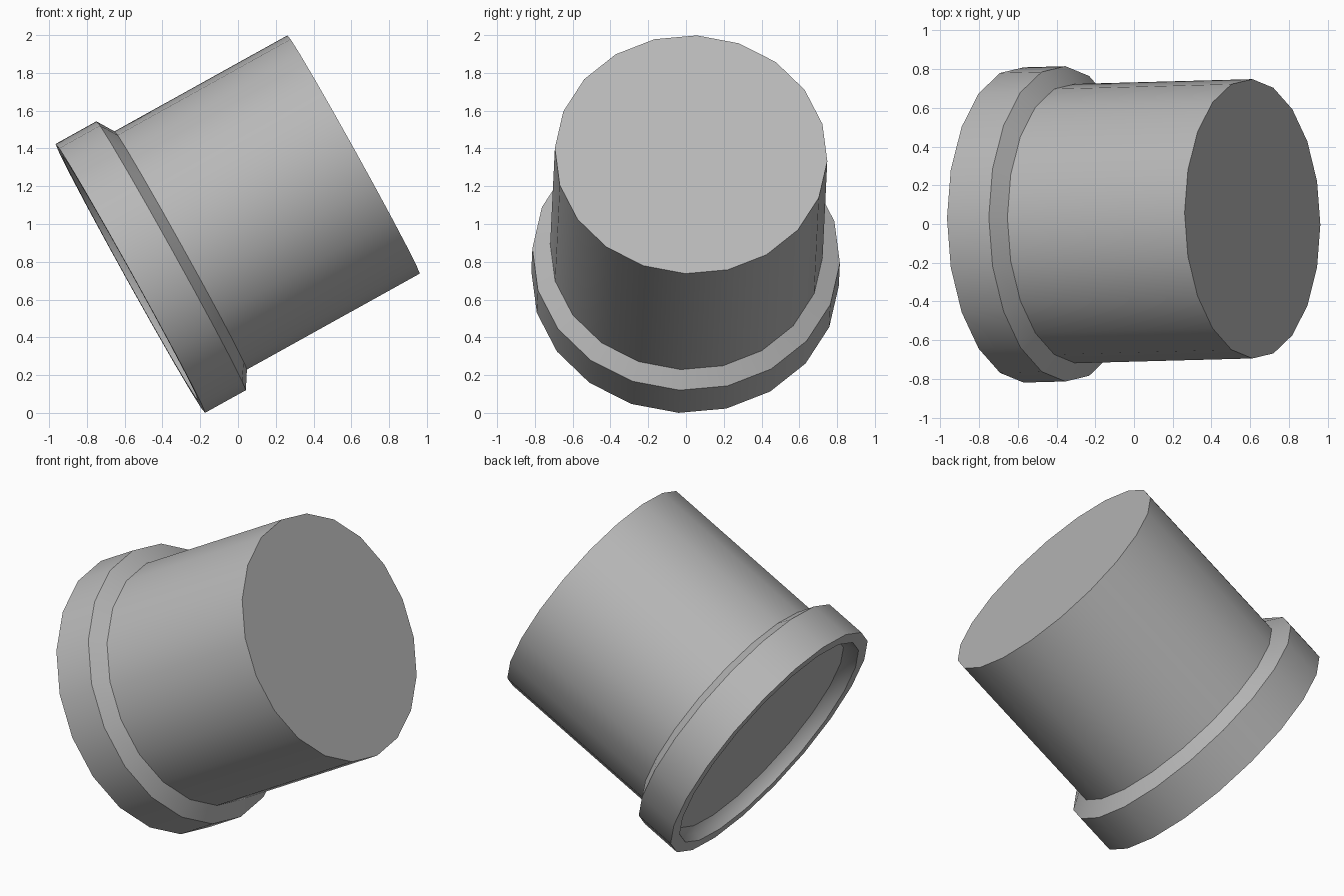
import bpy, bmesh, math
from mathutils import Vector, Matrix

if "Cube" in bpy.data.objects:
    bpy.data.objects.remove(bpy.data.objects["Cube"])

SIDES = 20
BASE = Vector((-0.57, -0.005, 0.712))

# Tilted frame: axis of the barrel and the "up" spoke of its end face
axis = Vector((0.874, 0.0236, 0.485)).normalized()
up = Vector((-0.485, 0.042, 0.873))
up = (up - axis * up.dot(axis)).normalized()
side = axis.cross(up)
frame = Matrix((up, side, axis)).transposed().to_4x4()
frame.translation = BASE

# Dark grey surface
grey = bpy.data.materials.new("dark_grey")
grey.diffuse_color = (0.48, 0.48, 0.48, 1.0)
grey.use_nodes = True
grey.node_tree.nodes["Principled BSDF"].inputs["Base Color"].default_value = grey.diffuse_color


def lathe(name, profile):
    """Revolve (radius, height) pairs and close both ends with flat caps."""
    bm = bmesh.new()
    rings = []
    for r, h in profile:
        rings.append([bm.verts.new((r * math.cos(2 * math.pi * i / SIDES),
                                    r * math.sin(2 * math.pi * i / SIDES), h))
                      for i in range(SIDES)])
    for a, b in zip(rings, rings[1:]):
        for i in range(SIDES):
            j = (i + 1) % SIDES
            bm.faces.new((a[i], a[j], b[j], b[i]))
    bm.faces.new(rings[0])
    bm.faces.new(rings[-1])
    bmesh.ops.recalc_face_normals(bm, faces=bm.faces)
    bm.transform(frame)
    mesh = bpy.data.meshes.new(name)
    bm.to_mesh(mesh)
    bm.free()
    mesh.materials.append(grey)
    obj = bpy.data.objects.new(name, mesh)
    bpy.context.collection.objects.link(obj)
    bpy.ops.object.select_all(action='DESELECT')
    obj.select_set(True)
    bpy.context.view_layer.objects.active = obj
    bpy.ops.object.shade_smooth_by_angle(angle=math.radians(28))
    return obj


# Recessed base, thick rim with sloped shoulder, straight barrel, flat end
lathe("rimmed_barrel", [
    (0.695, 0.075), (0.725, 0.04), (0.74, 0.0),
    (0.815, 0.0), (0.815, 0.247),
    (0.722, 0.305), (0.722, 1.352),
])
